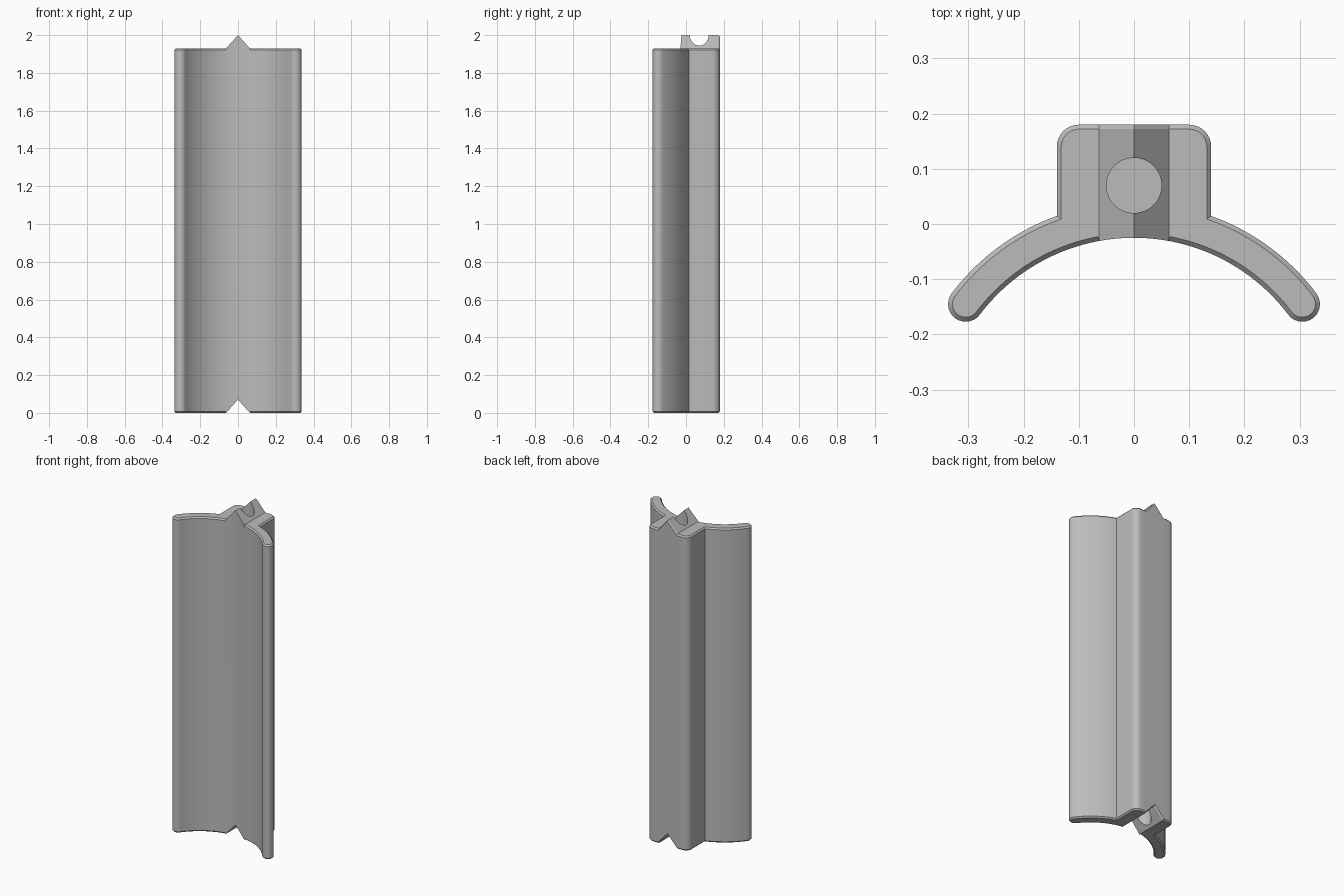
import bpy, bmesh
from math import pi, sin, cos, asin, radians
from mathutils import Vector

if "Cube" in bpy.data.objects:
    bpy.data.objects.remove(bpy.data.objects["Cube"])

HEIGHT, RIDGE, HALF = 1.93, 0.07, 0.063      # body height, ridge height, ridge half width
INNER, OUTER, AXIS = 0.35, 0.414, -0.375     # wing radii and their centre on y
BLOCK, BACK, CORNER = 0.14, 0.18, 0.04       # rear block half width, back, rounding
CHAMFER = 0.008

grey = bpy.data.materials.new("plain grey")
grey.use_nodes = True
grey.diffuse_color = (0.5, 0.5, 0.5, 1)
grey.node_tree.nodes["Principled BSDF"].inputs["Base Color"].default_value = (0.5, 0.5, 0.5, 1)


def arc(cx, cy, r, a, b, n):
    return [Vector((cx + r * cos(a + (b - a) * i / n), cy + r * sin(a + (b - a) * i / n)))
            for i in range(n + 1)]


# Right half of the outline, from the front centre round to the back centre
tip = radians(37)
mid = (INNER + OUTER) / 2
slope = pi / 2 - asin(HALF / INNER)
half = arc(0, AXIS, INNER, pi / 2, slope + 0.001, 6)
half += arc(0, AXIS, INNER, slope - 0.001, tip, 24)
half += arc(mid * cos(tip), AXIS + mid * sin(tip), (OUTER - INNER) / 2, tip - pi, tip, 14)[1:]
half += arc(0, AXIS, OUTER, tip, pi / 2 - asin(BLOCK / OUTER), 18)[1:]
half += arc(BLOCK - CORNER, BACK - CORNER, CORNER, 0, pi / 2, 8)
half.append(Vector((0, BACK)))
outline = half + [Vector((-p.x, p.y)) for p in half[-2:0:-1]]


def inset(points, amount):
    """Mitred inward offset; the front of the ridge keeps its sharp edge."""
    result = []
    for i, p in enumerate(points):
        a = (p - points[i - 1]).normalized()
        b = (points[(i + 1) % len(points)] - p).normalized()
        na, nb = Vector((-a.y, a.x)), Vector((-b.y, b.x))
        sharp = abs(p.x) < HALF and p.y < 0
        result.append(p if sharp else p + (na + nb) * amount / (1 + na.dot(nb)))
    return result


# Body: stacked rings with chamfered ends
bm = bmesh.new()
inner = inset(outline, CHAMFER)
rings = []
for points, z in ((inner, 0), (outline, CHAMFER), (outline, HEIGHT - CHAMFER), (inner, HEIGHT)):
    rings.append([bm.verts.new((p.x, p.y, z)) for p in points])
for low, high in zip(rings, rings[1:]):
    for i in range(len(low)):
        bm.faces.new((low[i - 1], low[i], high[i], high[i - 1]))
bm.faces.new(rings[0][::-1])
bm.faces.new(rings[-1])

# Sharp front edges of the ridge need no chamfer ring
for ring, z in ((rings[1], 0), (rings[2], HEIGHT)):
    for v in ring:
        if abs(v.co.x) < HALF and v.co.y < 0:
            v.co.z = z
bmesh.ops.remove_doubles(bm, verts=bm.verts[:], dist=1e-5)

# Ridge on top and matching notch below
for x in (-HALF, 0, HALF):
    bmesh.ops.bisect_plane(bm, geom=bm.verts[:] + bm.edges[:] + bm.faces[:], dist=1e-5,
                           plane_co=(x, 0, 0), plane_no=(1, 0, 0))
for v in bm.verts:
    v.co.z += RIDGE * max(0, 1 - abs(v.co.x) / HALF)
bmesh.ops.recalc_face_normals(bm, faces=bm.faces[:])
mesh = bpy.data.meshes.new("curved_rail")
bm.to_mesh(mesh)
bm.free()
body = bpy.data.objects.new("curved_rail", mesh)
bpy.context.collection.objects.link(body)
mesh.materials.append(grey)

# Blind round holes in both ends
bpy.ops.object.select_all(action='DESELECT')
bpy.context.view_layer.objects.active = body
for name, z in (("top_hole_cutter", HEIGHT + 0.1), ("bottom_hole_cutter", -0.03)):
    bpy.ops.mesh.primitive_cylinder_add(vertices=48, radius=0.05, depth=0.4, location=(0, 0.07, z))
    cutter = bpy.context.object
    cutter.name = name
    cutter.data.materials.append(grey)
    cutter.hide_render = True
    mod = body.modifiers.new(name, 'BOOLEAN')
    mod.operation, mod.solver, mod.object = 'DIFFERENCE', 'EXACT', cutter
    bpy.context.view_layer.objects.active = body
    bpy.ops.object.modifier_apply(modifier=mod.name)
    bpy.data.objects.remove(cutter)

body.select_set(True)
bpy.ops.object.shade_smooth_by_angle(angle=radians(30))
